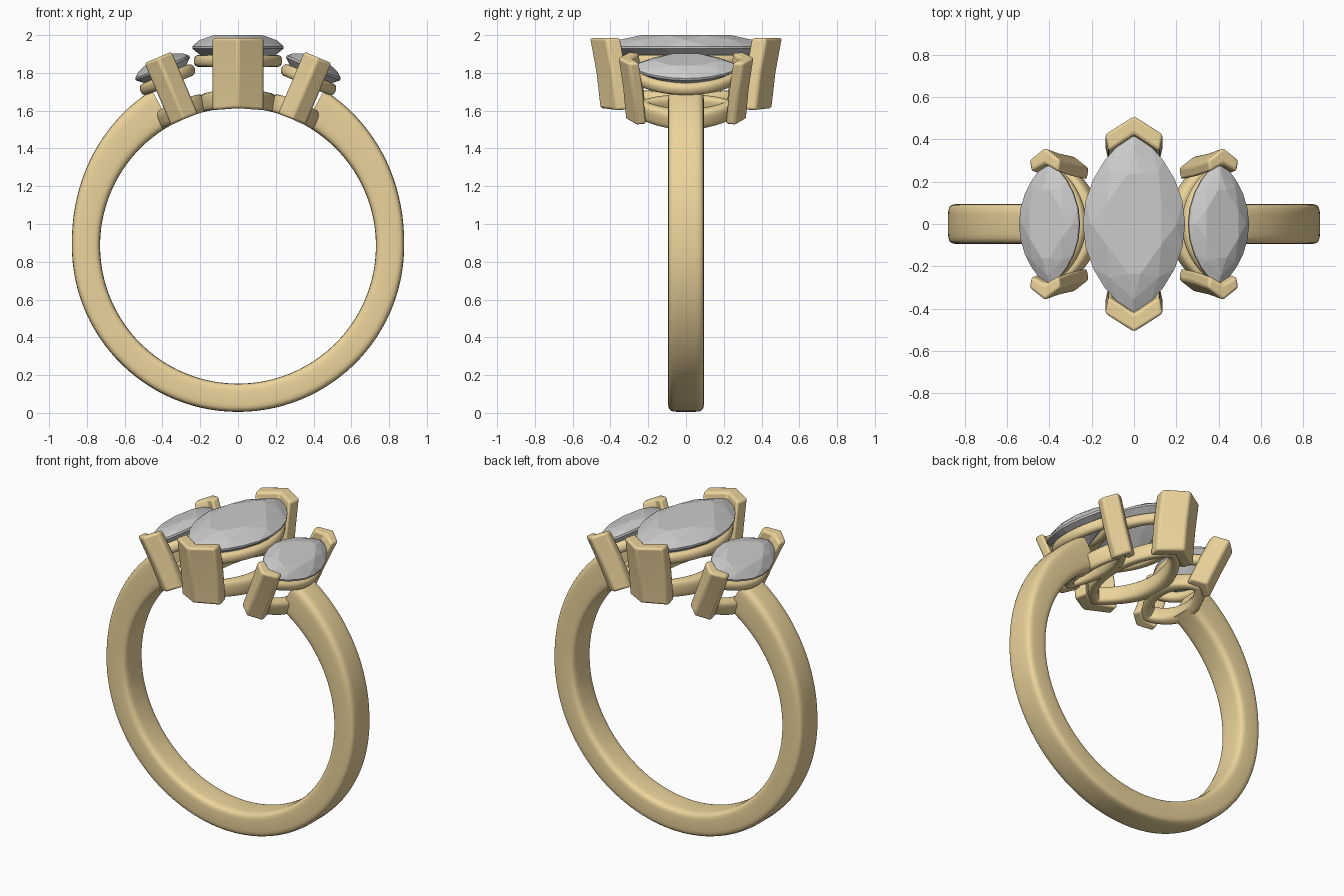
import bpy, bmesh, math
from mathutils import Matrix

if "Cube" in bpy.data.objects:
    bpy.data.objects.remove(bpy.data.objects["Cube"])

CZ, R = 0.885, 0.73          # finger hole centre height and radius
TILT = math.radians(23)

gold = bpy.data.materials.new("gold")
gold.diffuse_color = (0.84, 0.66, 0.33, 1)
gold.use_nodes = True
gold.node_tree.nodes["Principled BSDF"].inputs["Base Color"].default_value = gold.diffuse_color


def finish(name, bm, mat=None, tilt=0, bevel=0, smooth=True):
    bmesh.ops.recalc_face_normals(bm, faces=bm.faces)
    me = bpy.data.meshes.new(name)
    bm.to_mesh(me)
    bm.free()
    me.transform(Matrix.Translation((0, 0, CZ)) @ Matrix.Rotation(tilt, 4, 'Y'))
    ob = bpy.data.objects.new(name, me)
    bpy.context.collection.objects.link(ob)
    if mat:
        me.materials.append(mat)
    if bevel:
        m = ob.modifiers.new("round", 'BEVEL')
        m.width, m.segments, m.limit_method = bevel, 3, 'ANGLE'
        m.angle_limit = math.radians(35)
    if smooth:
        bpy.ops.object.select_all(action='DESELECT')
        ob.select_set(True)
        bpy.context.view_layer.objects.active = ob
        bpy.ops.object.shade_smooth_by_angle(angle=math.radians(40))
    return ob


def loft(bm, loops, closed=False):
    rows = [[bm.verts.new(p) for p in loop] for loop in loops]
    n = len(rows[0])
    for i in range(len(rows) if closed else len(rows) - 1):
        a, b = rows[i], rows[(i + 1) % len(rows)]
        for j in range(n):
            k = (j + 1) % n
            bm.faces.new((a[j], a[k], b[k], b[j]))
    if not closed:
        bm.faces.new(rows[0])
        bm.faces.new(rows[-1])


def marquise(t, a, b):
    c = math.cos(t)
    return math.copysign(abs(c) ** 1.6, c) * a, b * math.sin(t)


def squircle(n, w, h, power):
    pts = []
    for i in range(n):
        t = 2 * math.pi * (i + 0.5) / n
        c, s = math.cos(t), math.sin(t)
        pts.append((math.copysign(abs(c) ** power, c) * w,
                    math.copysign(abs(s) ** power, s) * h))
    return pts


def gem(name, a, b, girdle, crown, depth, tilt):
    bm = bmesh.new()

    def ring(n, scale, z, shift=0):
        for i in range(n):
            x, y = marquise(2 * math.pi * (i + shift) / n, a * scale, b * scale)
            bm.verts.new((x, y, z))
    ring(8, 0.60, girdle + crown, 0.5)
    ring(8, 0.84, girdle + crown * 0.6)
    ring(24, 1.0, girdle + 0.006)
    ring(24, 1.0, girdle - 0.006)
    ring(8, 0.55, girdle - depth * 0.5)
    bm.verts.new((0, 0, girdle - depth))
    bmesh.ops.convex_hull(bm, input=bm.verts)
    finish(name, bm, tilt=tilt, smooth=False)


def rail(name, a, b, section, tilt, height=None):
    # marquise hoop; without a height it sits on the finger cylinder
    bm = bmesh.new()
    loops = []
    for i in range(64):
        t = 2 * math.pi * i / 64
        loop = []
        for u, v in section:
            x, y = marquise(t, a + u, b + u)
            z = height if height else math.sqrt(R * R - x * x) + 0.05
            loop.append((x, y, z + v))
        loops.append(loop)
    loft(bm, loops, closed=True)
    finish(name, bm, gold, tilt)


def prong(name, outline, top, lean, side, tilt):
    # V-shaped claw leaning outwards
    bm = bmesh.new()
    loops = []
    for f, off in ((0, -lean), (0.5, -lean * 0.62), (1, 0)):
        loop = []
        for x, y in outline:
            low = math.sqrt(R * R - x * x)
            loop.append((x, side * (y + off), low + (top - low) * f))
        loops.append(loop)
    loft(bm, loops)
    finish(name, bm, gold, tilt, bevel=0.014)


# band: open hoop that thickens towards the stones
bm = bmesh.new()
loops = []
start, sweep = math.radians(61), math.radians(-302)
for i in range(97):
    t = start + sweep * i / 96
    rise = max(0, math.sin(t)) / math.sin(start)
    thick = 0.15 + 0.062 * rise ** 1.6
    loop = []
    for u, v in squircle(24, 0.095, 0.5, 0.38):
        r = R + thick * (v + 0.5)
        loop.append((r * math.cos(t), u, r * math.sin(t)))
    loops.append(loop)
loft(bm, loops)
finish("band", bm, gold)

big_v = [(0, .512), (-.137, .425), (-.12, .345), (0, .425), (.12, .345), (.137, .425)]
small_v = [(0, .362), (-.08, .303), (-.07, .247), (0, .285), (.07, .247), (.08, .303)]

# the three settings: centre, left, right
for label, tilt in (("centre", 0), ("left", -TILT), ("right", TILT)):
    if tilt == 0:
        a, b, girdle, crown, depth = 0.242, 0.425, 1.05, 0.065, 0.19
        outline, top, lean = big_v, 1.10, 0.055
        base, gallery, gz = (0.165, 0.35), (0.20, 0.37), 0.978
    else:
        a, b, girdle, crown, depth = 0.155, 0.292, 1.022, 0.048, 0.13
        outline, top, lean = small_v, 1.083, 0.04
        base, gallery, gz = (0.105, 0.225), (0.122, 0.235), 0.955
    gem(label + "_stone", a, b, girdle, crown, depth, tilt)
    rail(label + "_base_rail", *base, squircle(16, 0.037, 0.05, 0.6), tilt)
    rail(label + "_gallery_rail", *gallery, squircle(16, 0.034, 0.033, 0.85), tilt, gz)
    for word, side in (("front", -1), ("back", 1)):
        prong(f"{label}_{word}_prong", outline, top, lean, side, tilt)
